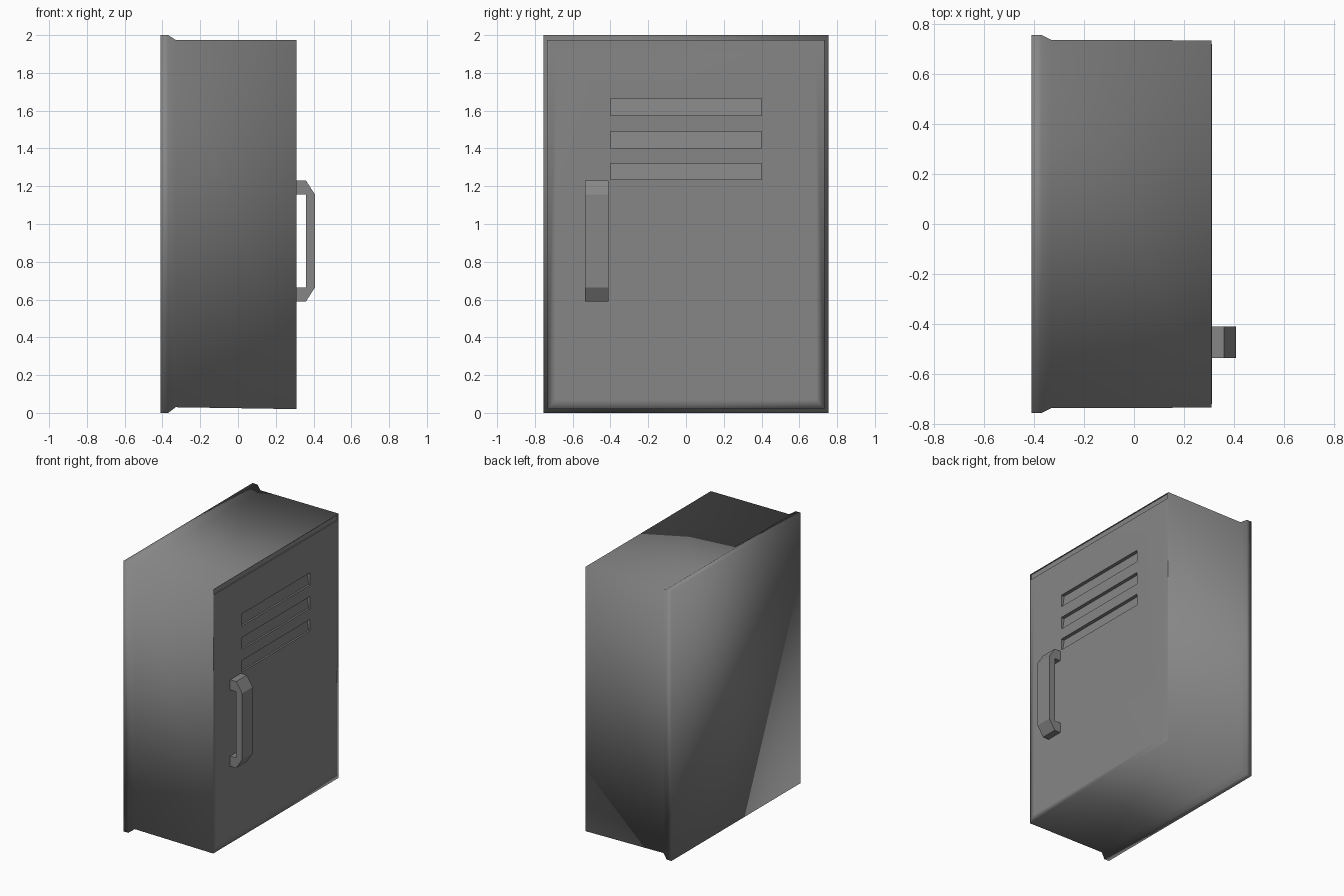
import bpy, bmesh

if "Cube" in bpy.data.objects:
    bpy.data.objects.remove(bpy.data.objects["Cube"])

metal = bpy.data.materials.new("dark_metal")
metal.diffuse_color = (0.24, 0.24, 0.24, 1)
metal.use_nodes = True
metal.node_tree.nodes["Principled BSDF"].inputs["Base Color"].default_value = metal.diffuse_color


def loft(name, loops):
    """Skin equal-length closed loops and cap both ends."""
    bm = bmesh.new()
    rings = [[bm.verts.new(p) for p in loop] for loop in loops]
    n = len(rings[0])
    for a, b in zip(rings, rings[1:]):
        for i in range(n):
            j = (i + 1) % n
            bm.faces.new((a[i], a[j], b[j], b[i]))
    bm.faces.new(rings[0][::-1])
    bm.faces.new(rings[-1])
    bmesh.ops.recalc_face_normals(bm, faces=bm.faces)
    mesh = bpy.data.meshes.new(name)
    bm.to_mesh(mesh)
    bm.free()
    mesh.materials.append(metal)
    obj = bpy.data.objects.new(name, mesh)
    bpy.context.collection.objects.link(obj)
    return obj


def rect(x, hy, z0, z1):
    return [(x, -hy, z0), (x, hy, z0), (x, hy, z1), (x, -hy, z1)]


def cut(target, cutter):
    bpy.context.view_layer.objects.active = target
    mod = target.modifiers.new("cut", 'BOOLEAN')
    mod.operation = 'DIFFERENCE'
    mod.solver = 'EXACT'
    mod.object = cutter
    bpy.ops.object.modifier_apply(modifier=mod.name)
    bpy.data.objects.remove(cutter)


# cabinet with flared wall flange; the inner front loop keeps the door flat
cabinet = loft("cabinet", [
    rect(-0.41, 0.755, 0.0, 2.0),
    rect(-0.37, 0.755, 0.0, 2.0),
    rect(-0.33, 0.735, 0.03, 1.975),
    rect(0.31, 0.733, 0.02, 1.975),
    rect(0.311, 0.69, 0.07, 1.91),
])

# vent louvres: shallow recesses, deeper toward the top
for z0, z1 in ((1.575, 1.665), (1.40, 1.49), (1.235, 1.32)):
    cut(cabinet, loft("vent_cutter", [
        [(0.298, y, z0), (0.4, y, z0), (0.4, y, z1), (0.285, y, z1)]
        for y in (-0.4, 0.4)]))

# thin recessed strip along the top of the door
cut(cabinet, loft("strip_cutter", [
    rect(0.304, 0.725, 1.93, 1.97), rect(0.4, 0.725, 1.93, 1.97)]))


def in_recess(v):
    x, y, z = v.co
    vent = x > 0.28 and abs(y) < 0.405 and 1.2 < z < 1.7
    strip = x > 0.302 and abs(y) < 0.728 and 1.925 < z < 1.972
    return vent or strip


# soft shading over the rounded sheet metal, crisp recess edges
mesh = cabinet.data
mesh.shade_smooth()
for e in mesh.edges:
    e.use_edge_sharp = all(in_recess(mesh.vertices[i]) for i in e.vertices)

# door handle: chamfered bracket profile extruded along y
profile = [(0.305, 1.23), (0.36, 1.23), (0.408, 1.155), (0.408, 0.665),
           (0.36, 0.59), (0.305, 0.59), (0.305, 0.665), (0.36, 0.665),
           (0.36, 1.155), (0.305, 1.155)]
handle = loft("handle", [[(x, y, z) for x, z in profile]
                         for y in (-0.535, -0.41)])
